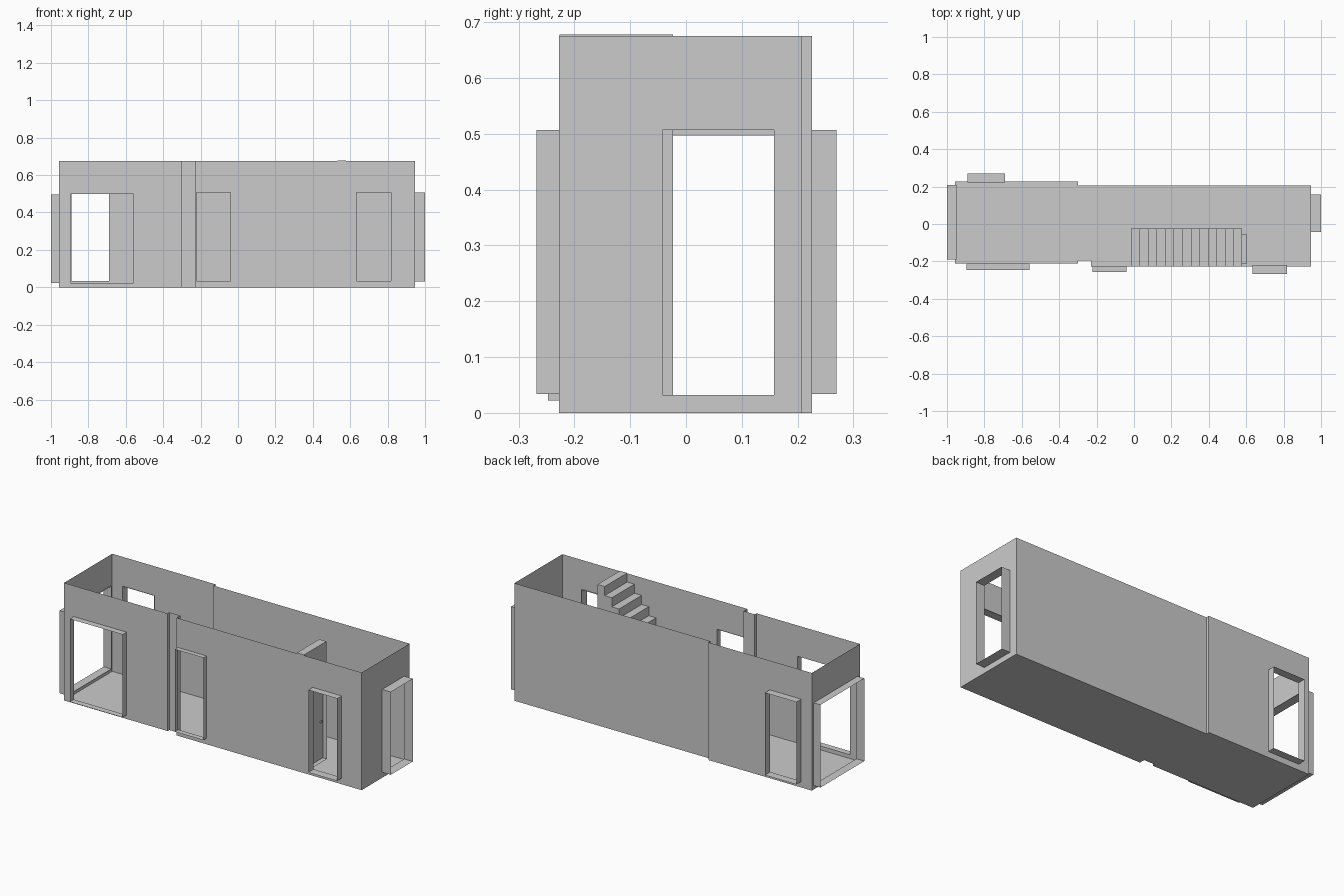
import bpy, bmesh

if "Cube" in bpy.data.objects:
    bpy.data.objects.remove(bpy.data.objects["Cube"])

H = 0.675


def finish(name, bm):
    bmesh.ops.remove_doubles(bm, verts=bm.verts, dist=1e-5)
    me = bpy.data.meshes.new(name)
    bm.to_mesh(me)
    bm.free()
    ob = bpy.data.objects.new(name, me)
    bpy.context.collection.objects.link(ob)
    return ob


def quad(bm, pts):
    bm.faces.new([bm.verts.new(p) for p in pts])


def wall(bm, a, b, holes=()):
    """Thin vertical panel from a to b; holes are (start, end, z0, z1) along x or y."""
    ax = 0 if abs(b[0] - a[0]) > abs(b[1] - a[1]) else 1
    us = sorted({a[ax], b[ax], *[v for h in holes for v in h[:2]]})
    zs = sorted({0, H, *[v for h in holes for v in h[2:]]})
    flip = b[ax] < a[ax]

    def pt(u, z):
        return (u, a[1], z) if ax == 0 else (a[0], u, z)

    for u0, u1 in zip(us, us[1:]):
        for z0, z1 in zip(zs, zs[1:]):
            u, z = (u0 + u1) / 2, (z0 + z1) / 2
            if any(h[0] < u < h[1] and h[2] < z < h[3] for h in holes):
                continue
            p = [pt(u0, z0), pt(u1, z0), pt(u1, z1), pt(u0, z1)]
            quad(bm, p[::-1] if flip else p)


def frame(name, ax, u0, u1, z0, z1, d0, d1):
    """Open-ended thin rectangular surround, running from depth d0 to d1."""
    bm = bmesh.new()
    c = [(u0, z0), (u1, z0), (u1, z1), (u0, z1)]

    def pt(uz, d):
        return (uz[0], d, uz[1]) if ax == 0 else (d, uz[0], uz[1])

    for i in range(4):
        p, q = c[i], c[(i + 1) % 4]
        quad(bm, [pt(p, d0), pt(q, d0), pt(q, d1), pt(p, d1)])
    bmesh.ops.remove_doubles(bm, verts=bm.verts, dist=1e-5)
    bmesh.ops.recalc_face_normals(bm, faces=bm.faces)
    finish(name, bm)


# Openings: (start, end, z0, z1)
front_window = (-0.895, -0.56, 0.022, 0.498)
front_door = (-0.222, -0.04, 0.034, 0.507)
side_door = (0.634, 0.818, 0.034, 0.507)
right_door = (-0.042, 0.158, 0.032, 0.507)
back_door = (-0.89, -0.69, 0.034, 0.507)
left_window = (-0.19, 0.208, 0.022, 0.497)

# Shell: stepped footprint with open top
foot = [(-0.957, -0.211), (-0.30, -0.211), (-0.30, -0.195), (-0.23, -0.195),
        (-0.23, -0.228), (0.945, -0.228), (0.945, 0.207), (-0.30, 0.207),
        (-0.30, 0.226), (-0.957, 0.226)]
holes = {0: [front_window], 4: [front_door, side_door], 5: [right_door],
         8: [back_door], 9: [left_window]}
bm = bmesh.new()
for i, a in enumerate(foot):
    wall(bm, a, foot[(i + 1) % len(foot)], holes.get(i, ()))
finish("walls", bm)

bm = bmesh.new()
quad(bm, [(x, y, 0) for x, y in foot[::-1]])
finish("floor", bm)

# Projecting surrounds of the openings
frame("front_window_frame", 0, *front_window, -0.211, -0.247)
frame("front_door_frame", 0, *front_door, -0.225, -0.256)
frame("side_door_frame", 0, *side_door, -0.22, -0.268)
frame("right_door_frame", 1, *right_door, 0.945, 1.0)
frame("back_door_frame", 0, *back_door, 0.222, 0.27)
frame("left_window_frame", 1, *left_window, -0.95, -1.0)

# Solid staircase along the front wall
N, X0, X1, TOP = 13, -0.016, 0.578, 0.678
run, rise = (X1 - X0) / N, TOP / N
prof = [(X0, 0.001)]
for i in range(N):
    prof += [(X0 + i * run, (i + 1) * rise), (X0 + (i + 1) * run, (i + 1) * rise)]
prof.append((X1, 0.001))
bm = bmesh.new()
face = bm.faces.new([bm.verts.new((x, -0.227, z)) for x, z in prof])
ext = bmesh.ops.extrude_face_region(bm, geom=[face])
bmesh.ops.translate(bm, vec=(0, 0.204, 0),
                    verts=[g for g in ext["geom"] if isinstance(g, bmesh.types.BMVert)])
bmesh.ops.recalc_face_normals(bm, faces=bm.faces)
finish("staircase", bm)

# Cupboard door under the stairs, with a small knob
frame("cupboard_frame", 1, -0.21, -0.056, 0.022, 0.48, 0.578, 0.604)
bm = bmesh.new()
bmesh.ops.create_cube(bm, size=0.01)
bmesh.ops.translate(bm, verts=bm.verts, vec=(0.585, -0.08, 0.24))
finish("cupboard_knob", bm)
